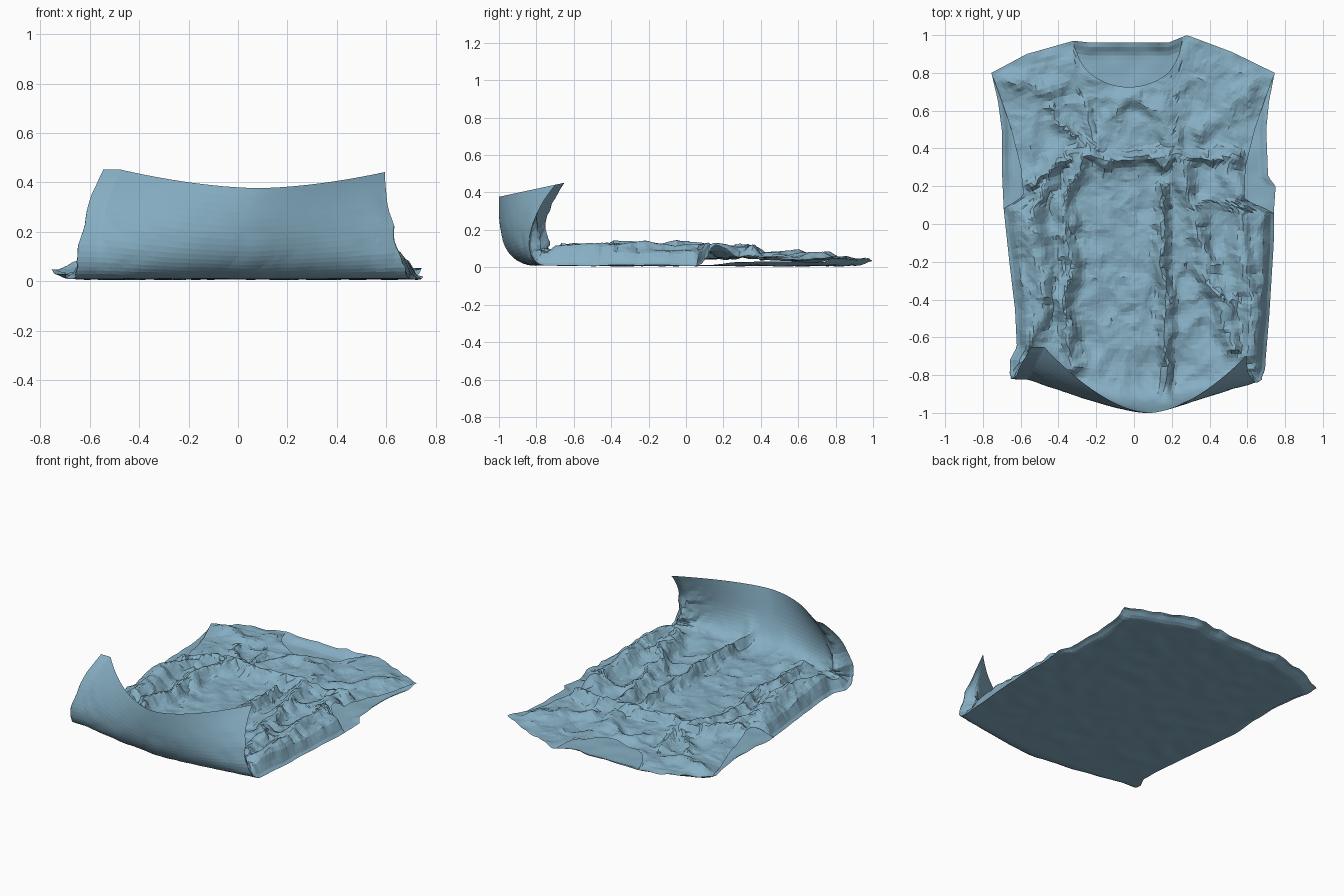
import bpy, bmesh, math
from mathutils import Vector, noise

if "Cube" in bpy.data.objects:
    bpy.data.objects.remove(bpy.data.objects["Cube"])

COLS, FLAP_ROWS, ROWS = 80, 20, 76


def lerp(a, b, t):
    return a + (b - a) * t


def table(pts, v):
    if v <= pts[0][0]:
        return pts[0][1]
    for (a, p), (b, q) in zip(pts, pts[1:]):
        if v <= b:
            return lerp(p, q, (v - a) / (b - a))
    return pts[-1][1]


def smooth(t):
    t = max(0.0, min(1.0, t))
    return t * t * (3 - 2 * t)


# side outlines: (y, x)
SIDE_L = [(-.8, -.70), (-.65, -.62), (-.45, -.63), (-.2, -.66), (.08, -.69)]
SIDE_R = [(-.8, .69), (-.5, .715), (-.1, .74), (.06, .74)]
BACK_L = SIDE_L + [(.3, -.70), (.5, -.70), (.65, -.72), (.8, -.755)]
BACK_R = SIDE_R + [(.2, .75), (.25, .71), (.5, .70), (.65, .715), (.8, .745)]
# deep armholes cut into the front panel
FRONT_L = SIDE_L + [(.15, -.585), (.3, -.60), (.5, -.65), (.65, -.70), (.8, -.755)]
FRONT_R = SIDE_R + [(.13, .585), (.3, .59), (.5, .64), (.65, .69), (.8, .745)]
SHOULDER = [(-1, .80), (-.75, .90), (-.42, .97), (-.3, .96), (.25, .96),
            (.38, 1.0), (.7, .91), (1, .80)]

# fold lines on the front panel: height, width, points
FOLDS = [
    (.065, .035, [(-.55, .22), (-.4, .33), (-.25, .37), (-.16, .33), (.05, .36), (.25, .34), (.55, .36)]),
    (.065, .045, [(-.3, .33), (-.37, .1), (-.33, -.2), (-.36, -.45), (-.33, -.75)]),
    (.065, .03, [(.15, .2), (.14, -.1), (.17, -.4), (.16, -.7), (.2, -.97)]),
    (.065, .045, [(.26, .33), (.32, .05), (.37, -.2), (.46, -.4), (.52, -.65)]),
    (.05, .05, [(-.45, .27), (-.55, .02), (-.47, -.3), (-.53, -.6)]),
    (.05, .05, [(.5, .33), (.56, .08), (.6, -.3), (.62, -.7)]),
    (.03, .05, [(-.2, .37), (-.15, .58), (0, .69), (.14, .6), (.2, .4)]),
    (.03, .03, [(-.26, .38), (-.44, .6)]),
    (.03, .03, [(-.2, .38), (-.27, .66)]),
    (.025, .05, [(.35, .5), (.62, .72)]),
    (.025, .05, [(-.4, .72), (-.68, .78)]),
]


def crumple(x, y, scale, seed):
    p = Vector((x * scale, y * scale, seed))
    return noise.noise(p) + .5 * (.5 - 2 * abs(noise.noise(p * 1.9)))


def fold_height(x, y):
    # wander the fold lines so they look like soft cloth
    p = Vector((x + .035 * crumple(x, y, 6, 21), y + .035 * crumple(x, y, 6, 22)))
    total = 0
    for h, w, pts in FOLDS:
        best = 9
        for a, b in zip(pts, pts[1:]):
            a, d = Vector(a), Vector(b) - Vector(a)
            t = max(0, min(1, (p - a).dot(d) / d.length_squared))
            best = min(best, (p - a - d * t).length)
        total = max(total, h * math.exp(-(best / w) ** 2))
    return total


def cloth_height(x, y, u):
    # height of the front panel above the back panel
    below_arm = 1 - smooth((y - .06) / .1)
    h = .036 + fold_height(x, y) + .022 * crumple(x, y, 4.5, 5) + .008 * crumple(x, y, 10, 6)
    h += .035 * smooth((abs(u) - .5) / .3) * (1 - smooth((y - .1) / .3))
    h = max(h, .012)
    return h * lerp(1, smooth((1 - abs(u)) / .09), below_arm)


def flap_curve(u, t):
    # turned-up hem: profile blends from centre to corners
    w = min(1, abs(u - .1) / .98) ** 1.7
    mid = [(-.78, .012), (-.95, .0), (-1.01, .15), (-1.0, .38)]
    end = [(-.72, .012), (-.87, .0), (-.86, .24), (-.65, .455)]
    k = [(1 - t) ** 3, 3 * t * (1 - t) ** 2, 3 * t * t * (1 - t), t ** 3]
    return [sum(kk * lerp(m[i], e[i], w) for kk, m, e in zip(k, mid, end)) for i in (0, 1)]


def flap_point(u, t, front):
    y, z = flap_curve(u, t)
    base = flap_curve(u, 0)[0]
    left = lerp(table(SIDE_L, base), -.545, t ** 3)
    right = lerp(table(SIDE_R, base), .595, smooth(t))
    x = lerp(left, right, (u + 1) / 2)
    # direction pointing to the inside of the curl
    (ya, za), (yb, zb) = flap_curve(u, t - .01), flap_curve(u, t + .01)
    n = Vector((zb - za, ya - yb)).normalized()
    corner = smooth((abs(u) - .65) / .3)
    if front:
        side = smooth((1 - abs(u)) / .09)
        h = cloth_height(x, base - t * .3, u)
        h = lerp(h, .02 * side, smooth(t * (1.3 - .4 * corner)))
        h += corner * side * .05 * (1 - t) * t * 4 * (.6 + crumple(x, z, 8, 7))
        h *= 1 - t ** 6
    else:
        h = .012 * crumple(x, z, 4, 2) * smooth(t * 3) * (1 - t)
    # crumpled side edges
    x += .035 * crumple(y, z, 9, 8) * corner * smooth(t * 4) * (1 - t)
    return x, y + n.x * h, max(z + n.y * h, .004)


def body_point(u, v, front):
    left, right = (FRONT_L, FRONT_R) if front else (BACK_L, BACK_R)
    y0, top = flap_curve(u, 0)[0], table(SHOULDER, u)
    y = lerp(y0, top, v)
    c = (u + .03) / .38
    if front and abs(c) < 1:
        # scooped neckline
        y -= .235 * math.sqrt(1 - c * c) * v ** 3
    x = lerp(table(left, y), table(right, y), (u + 1) / 2)
    shoulder = smooth(1 - (top - y) / .1)
    rim = .045 + .02 * crumple(x, y, 5, 15)
    z = .012 + .006 * noise.noise(Vector((x * 9, y * 9, 1))) * smooth(v * 8)
    if not front:
        z += .02 * smooth((abs(u) - .93) / .07) * smooth((y - .1) / .2)
        return x, y, lerp(z, rim, shoulder ** 2)
    z = lerp(z + cloth_height(x, y, u), rim, shoulder)
    wob = .016 * smooth((1 - abs(u)) / .09) * smooth(v / .1) * smooth((1 - v) / .1)
    return x + wob * crumple(x, y, 8, 9), y + wob * crumple(x, y, 8, 12), z


def make_panel(name, front):
    bm = bmesh.new()
    grid = []
    for r in range(FLAP_ROWS + ROWS + 1):
        row = []
        for c in range(COLS + 1):
            u = -1 + 2 * c / COLS
            if r < FLAP_ROWS:
                co = flap_point(u, 1 - r / FLAP_ROWS, front)
            else:
                co = body_point(u, (r - FLAP_ROWS) / ROWS, front)
            row.append(bm.verts.new(co))
        grid.append(row)
    for a, b in zip(grid, grid[1:]):
        for i in range(COLS):
            q = [a[i], a[i + 1], b[i + 1], b[i]]
            bm.faces.new(q if front else q[::-1])
    # triangles give the crumpled cloth facets
    bmesh.ops.triangulate(bm, faces=bm.faces[:], quad_method='SHORT_EDGE')
    bmesh.ops.translate(bm, verts=bm.verts[:], vec=(0, 0, -.003))
    me = bpy.data.meshes.new(name)
    bm.to_mesh(me)
    bm.free()
    ob = bpy.data.objects.new(name, me)
    bpy.context.collection.objects.link(ob)
    mat = bpy.data.materials.get("cloth") or bpy.data.materials.new("cloth")
    mat.diffuse_color = (.24, .43, .55, 1)
    mat.use_nodes = True
    mat.node_tree.nodes["Principled BSDF"].inputs["Base Color"].default_value = mat.diffuse_color
    me.materials.append(mat)


# flat back panel and crumpled front panel, joined along sides and shoulders
make_panel("back_panel", False)
make_panel("front_panel", True)
